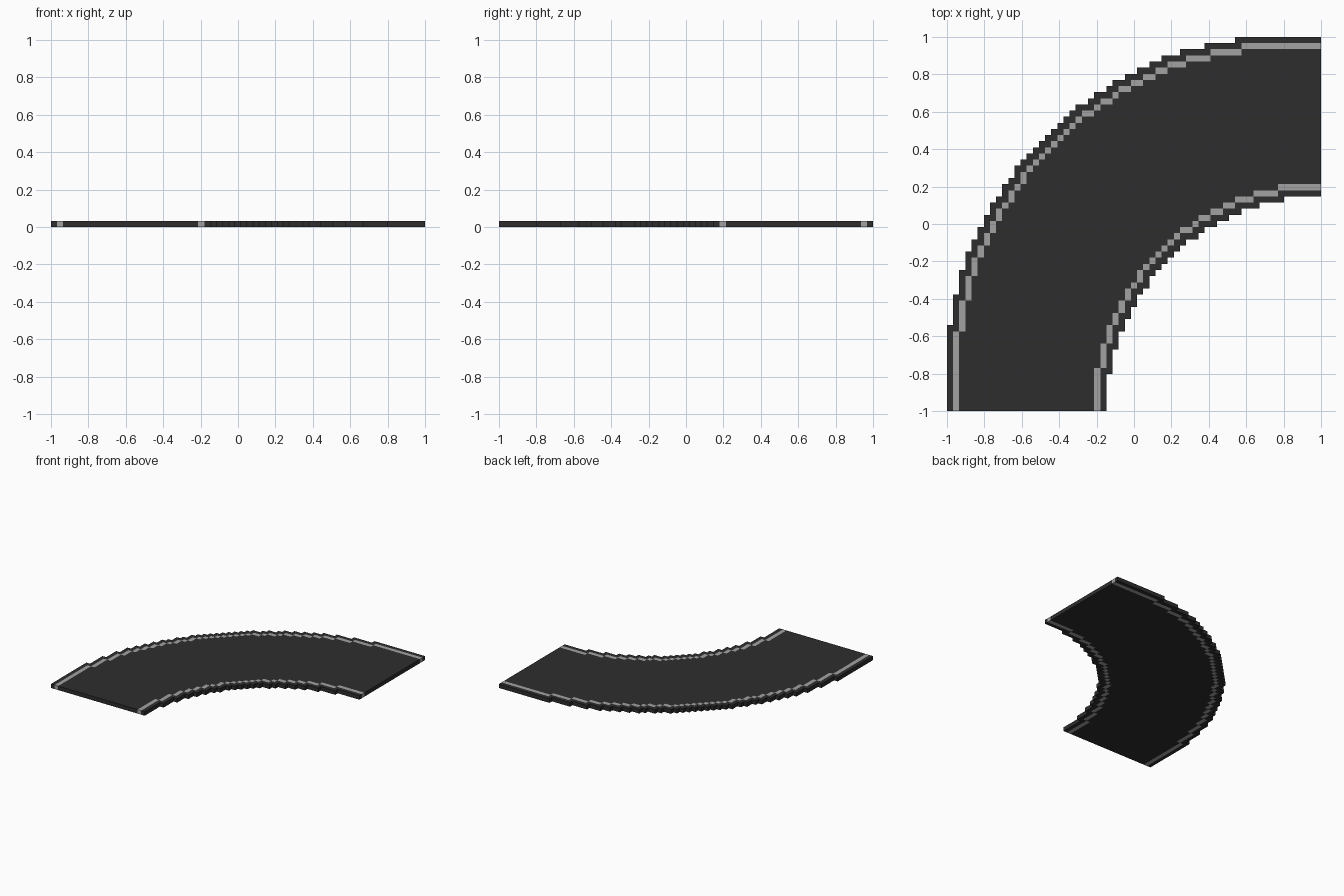
import bpy, bmesh

if "Cube" in bpy.data.objects:
    bpy.data.objects.remove(bpy.data.objects["Cube"])

N = 61                 # blocks along each side
S = 2.0 / N            # block size


def material(name, value):
    m = bpy.data.materials.new(name)
    m.diffuse_color = (value, value, value, 1)
    m.use_nodes = True
    m.node_tree.nodes["Principled BSDF"].inputs["Base Color"].default_value = m.diffuse_color
    return m


# u counts blocks from the right edge, v from the front edge
def inside_outer(u, v):
    return max(u - 5, 0) ** 2 + max(v - 5, 0) ** 2 <= 3105


def inside_inner(u, v):
    return max(u, 0) ** 2 + max(v, 0) ** 2 <= 1183


def neighbours(u, v):
    return ((u + 1, v), (u, v + 1), (u - 1, v), (u, v - 1))


# Quarter bend, and the two lines one block in from its edges
road = {(u, v) for u in range(N) for v in range(N)
        if inside_outer(u, v) and not inside_inner(u, v)}


def on_outer_line(u, v):
    return inside_outer(u + 1, v + 1) and any(
        not inside_outer(a + 1, b + 1) for a, b in neighbours(u, v))


def on_inner_line(u, v):
    return not inside_inner(u - 1, v - 1) and any(
        inside_inner(a - 1, b - 1) for a, b in neighbours(u, v))


outer_line = {c for c in road if on_outer_line(*c)}
inner_line = {c for c in road if on_inner_line(*c)}


def build(name, cells, mat):
    """One-block-thick slab with walls only on the road's outside."""
    bm = bmesh.new()
    verts = {}

    def vert(u, v, z):
        key = (u, v, z)
        if key not in verts:
            verts[key] = bm.verts.new((1 - u * S, -1 + v * S, z * S))
        return verts[key]

    for u, v in sorted(cells):
        ring = [(u, v), (u, v + 1), (u + 1, v + 1), (u + 1, v)]
        bm.faces.new([vert(a, b, 1) for a, b in ring])
        bm.faces.new([vert(a, b, 0) for a, b in reversed(ring)])
        # ring edges in order: right, back, left, front
        sides = ((u - 1, v), (u, v + 1), (u + 1, v), (u, v - 1))
        for i, side in enumerate(sides):
            if side not in road:
                p, q = ring[i], ring[(i + 1) % 4]
                bm.faces.new([vert(*p, 0), vert(*q, 0), vert(*q, 1), vert(*p, 1)])
    mesh = bpy.data.meshes.new(name)
    bm.to_mesh(mesh)
    bm.free()
    mesh.materials.append(mat)
    obj = bpy.data.objects.new(name, mesh)
    bpy.context.collection.objects.link(obj)


asphalt = material("dark asphalt", 0.027)
paint = material("grey line paint", 0.36)
build("road_surface", road - outer_line - inner_line, asphalt)
build("outer_line", outer_line, paint)
build("inner_line", inner_line, paint)
